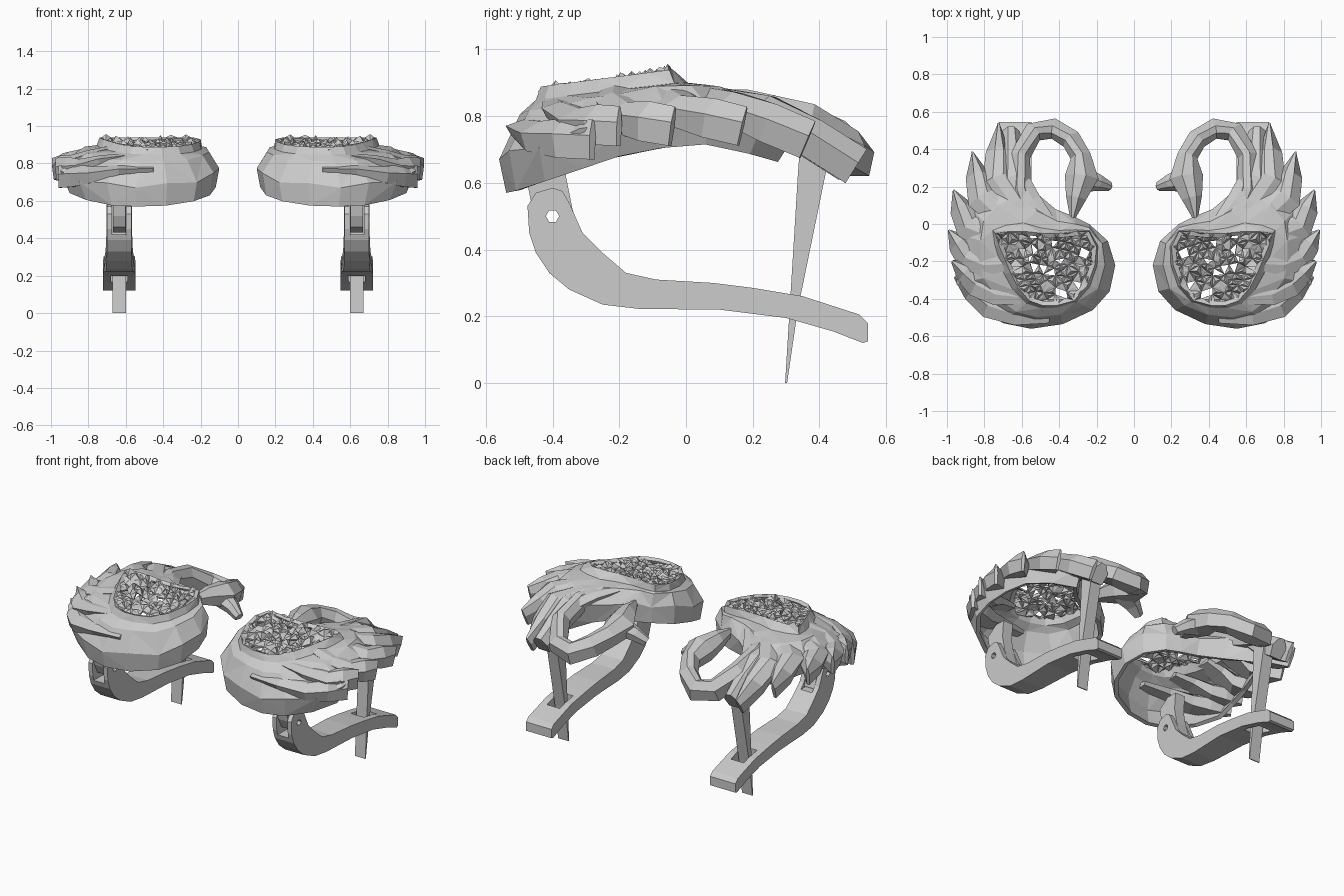
import bpy, bmesh, math, random
from mathutils import Vector
from mathutils.geometry import delaunay_2d_cdt, intersect_point_tri_2d

if "Cube" in bpy.data.objects:
    bpy.data.objects.remove(bpy.data.objects["Cube"])

random.seed(4)
CX = 0.635  # x centre of the clasp parts


def make(name, verts, faces, mirror=True, thick=0.0):
    me = bpy.data.meshes.new(name)
    me.from_pydata([tuple(v) for v in verts], [], faces)
    me.update()
    ob = bpy.data.objects.new(name, me)
    bpy.context.collection.objects.link(ob)
    if thick:
        s = ob.modifiers.new("Thickness", 'SOLIDIFY')
        s.thickness = thick
        s.offset = -1
    if mirror:
        add_mirror(ob)
    return ob


def add_mirror(ob):
    m = ob.modifiers.new("Pair", 'MIRROR')
    m.use_mirror_merge = False


def fix_normals(ob):
    bm = bmesh.new()
    bm.from_mesh(ob.data)
    bmesh.ops.recalc_face_normals(bm, faces=bm.faces)
    bm.to_mesh(ob.data)
    bm.free()


def lerp_table(t, table):
    for (a, va), (b, vb) in zip(table, table[1:]):
        if t <= b:
            return va + (vb - va) * max(0, (t - a) / (b - a))
    return table[-1][1]


# Faceted tube along a path of (x, y, z, half width, half height)
def sweep(name, path):
    sec = [(1, 0.1), (0.45, 0.9), (-0.25, 1), (-1, 0.2), (-0.75, -1), (0.75, -1)]
    n, verts, faces = len(sec), [], []
    pts = [Vector(p[:3]) for p in path]
    for i, p in enumerate(path):
        t = pts[min(i + 1, len(pts) - 1)] - pts[max(i - 1, 0)]
        side = Vector((-t.y, t.x, 0)).normalized()
        up = t.cross(side).normalized()
        verts += [pts[i] + side * a * p[3] + up * b * p[4] for a, b in sec]
    for i in range(len(path) - 1):
        for j in range(n):
            k = (j + 1) % n
            faces.append((i * n + j, i * n + k, (i + 1) * n + k, (i + 1) * n + j))
    faces += [tuple(range(n)), tuple(range(len(verts) - n, len(verts)))]
    ob = make(name, verts, faces)
    fix_normals(ob)
    return ob


# Extrude a side (y, z) profile across x
def prism(name, prof, half, mirror=True):
    n = len(prof)
    w = half if callable(half) else (lambda y: half)
    verts = [(CX - w(y), y, z) for y, z in prof] + [(CX + w(y), y, z) for y, z in prof]
    faces = [tuple(range(n)), tuple(range(n, 2 * n))]
    faces += [(i, (i + 1) % n, (i + 1) % n + n, i + n) for i in range(n)]
    ob = make(name, verts, faces, mirror)
    fix_normals(ob)
    return ob


# Cut, bake the result, and drop the cutters
def cut(ob, cutters):
    for c in cutters:
        c.hide_render = True
        b = ob.modifiers.new("Cut", 'BOOLEAN')
        b.operation, b.object, b.solver = 'DIFFERENCE', c, 'EXACT'
    ob.modifiers.move(0, len(ob.modifiers) - 1) if ob.modifiers[0].type == 'MIRROR' else None
    for m in [m for m in ob.modifiers if m.type == 'MIRROR']:
        ob.modifiers.remove(m)
    dg = bpy.context.evaluated_depsgraph_get()
    me = bpy.data.meshes.new_from_object(ob.evaluated_get(dg))
    ob.modifiers.clear()
    ob.data = me
    for c in cutters:
        bpy.data.objects.remove(c)
    add_mirror(ob)


def box_profile(y0, y1, z0, z1):
    return [(y0, z0), (y1, z0), (y1, z1), (y0, z1)]


# Body shell: rings from the open underside up to the raised stone setting
outline = [(.24, 0), (.14, -.09), (.10, -.22), (.13, -.36), (.22, -.46), (.38, -.535),
           (.55, -.56), (.70, -.53), (.85, -.44), (.95, -.32), (.95, -.2), (.92, -.06),
           (.87, .08), (.79, .24), (.67, .34), (.55, .19), (.42, .08), (.32, .04)]
setting = [(.24, -.04), (.20, -.12), (.21, -.22), (.25, -.33), (.32, -.41), (.41, -.435),
           (.49, -.435), (.56, -.41), (.62, -.34), (.66, -.26), (.69, -.19), (.72, -.12),
           (.74, -.05), (.67, -.04), (.58, -.04), (.49, -.05), (.40, -.05), (.31, -.04)]
bottom = [(-.55, .57), (-.2, .68), (0, .715), (.12, .715), (.35, .66)]


def rim_z(y):
    return 0.945 + 0.13 * y


N = len(outline)
rings = [[] for _ in range(5)]
for i, (o, s) in enumerate(zip(outline, setting)):
    o, s = Vector(o), Vector(s)
    zb = lerp_table(o.y, bottom)
    zm = zb + (0.12 if i % 2 else 0.10)
    low, mid, base = o.lerp(s, .17), o.lerp(s, .5), o.lerp(s, .88)
    zr = rim_z(s.y)
    rings[0].append((low.x, low.y, zb))
    rings[1].append((o.x, o.y, zm))
    rings[2].append((mid.x, mid.y, zm + (zr - zm) * 0.62))
    rings[3].append((base.x, base.y, zr - 0.04))
    rings[4].append((s.x, s.y, zr))
faces = []
for r in range(4):
    for i in range(N):
        k = (i + 1) % N
        a, b, c, d = r * N + i, r * N + k, (r + 1) * N + k, (r + 1) * N + i
        faces += [(a, b, c), (a, c, d)] if (i + r) % 2 else [(a, b, d), (b, c, d)]
make("body_shell", sum(rings, []), faces, thick=0.025)

# Stone field: irregular pierced mesh of little pyramids
loop = [Vector(p) for p in setting]
centre = Vector((.46, -.2))
pts = []
for _ in range(4000):
    p = Vector((random.uniform(.19, .77), random.uniform(-.44, -.03)))
    inside = any(intersect_point_tri_2d(p, centre, loop[i], loop[(i + 1) % N]) for i in range(N))
    if inside and all((p - q).length > 0.035 for q in pts + loop):
        pts.append(p)
vs, _, fs, *_ = delaunay_2d_cdt(loop + pts, [], [list(range(N))], 1, 1e-5)
verts = [(v.x, v.y, rim_z(v.y) - (0.006 if i < N else random.uniform(.01, .035)))
         for i, v in enumerate(vs)]
faces = []
for f in fs:
    c = sum((Vector(verts[i]) for i in f), Vector()) / 3
    if min((c.xy - q).length for q in loop) > 0.04 and random.random() < 0.2:
        continue
    verts.append(c + Vector((0, 0, random.uniform(0.0, 0.03))))
    k = len(verts) - 1
    faces += [(f[j], f[(j + 1) % 3], k) for j in range(3)]
make("stone_field", verts, faces, thick=0.012)

# Wing feathers fanning out from the setting: base, bend and tip points
feathers = [((.46, -.01, .88), (.65, .24, .82), (.66, .49, .66), .05),
            ((.52, -.01, .88), (.73, .24, .82), (.725, .51, .65), .012),
            ((.60, -.01, .88), (.81, .14, .83), (.86, .365, .73), .01),
            ((.66, -.04, .89), (.88, -.01, .82), (.96, .17, .77), .01),
            ((.68, -.20, .88), (.88, -.17, .80), (.985, -.04, .77), .01),
            ((.60, -.38, .84), (.83, -.31, .78), (.97, -.20, .77), .01),
            ((.45, -.48, .77), (.77, -.42, .74), (.955, -.28, .73), .012)]
for i, (a, b, c, tip) in enumerate(feathers):
    a, b, c = Vector(a), Vector(b), Vector(c)
    sweep(f"feather_{i + 1}", [(*a, .05, .015), (*(a.lerp(b, .55) + Vector((0, -.02, .012))), .075, .025),
                               (*b, .085, .045), (*b.lerp(c, .5), .065, .06), (*c, tip, .06)])

# Curved neck and head, with a side beak
sweep("neck_and_head", [(.54, .00, .86, .05, .02), (.61, .18, .83, .06, .05), (.61, .36, .78, .055, .06),
                        (.54, .49, .70, .055, .06), (.43, .51, .68, .055, .06), (.335, .45, .73, .055, .06),
                        (.285, .36, .77, .055, .06), (.28, .25, .80, .09, .065),
                        (.31, .14, .82, .055, .05), (.33, .02, .83, .01, .02)])
sweep("beak", [(.28, .24, .79, .07, .05), (.19, .22, .75, .045, .035), (.13, .20, .71, .025, .025)])

# Sprung lever, forked at the hinge and slotted for the post
lever = prism("lever", [(-.40, .585), (-.45, .57), (-.475, .53), (-.47, .45), (-.45, .39), (-.41, .33),
                        (-.35, .28), (-.25, .235), (-.14, .222), (.1, .22), (.3, .195), (.44, .155),
                        (.53, .12), (.545, .125), (.545, .18), (.52, .205), (.35, .26), (.2, .285),
                        (.08, .30), (-.09, .31), (-.18, .33), (-.25, .39), (-.31, .45), (-.35, .54),
                        (-.37, .575)],
              lambda y: lerp_table(y, [(-.5, .065), (-.3, .068), (.1, .085), (.55, .088)]), False)


def pin_hole():
    return prism("pin_cutter", [(-.40 + .02 * math.cos(t * math.pi / 3), .50 + .02 * math.sin(t * math.pi / 3))
                                for t in range(6)], .2, False)


cut(lever, [prism("fork_cutter", box_profile(-.52, -.28, .42, .65), .038, False),
            prism("slot_cutter", box_profile(.27, .40, .05, .4), .045, False), pin_hole()])

# Hinge bracket under the body
bracket = prism("hinge_bracket", [(-.49, .67), (-.46, .52), (-.43, .46), (-.31, .43), (-.34, .52),
                                  (-.36, .62), (-.35, .72), (-.42, .72)], .034, False)
cut(bracket, [pin_hole()])

# Tapered ear post
prism("ear_post", [(.297, 0), (.303, 0), (.335, .22), (.425, .66), (.43, .76), (.345, .76), (.335, .62)], .036)
